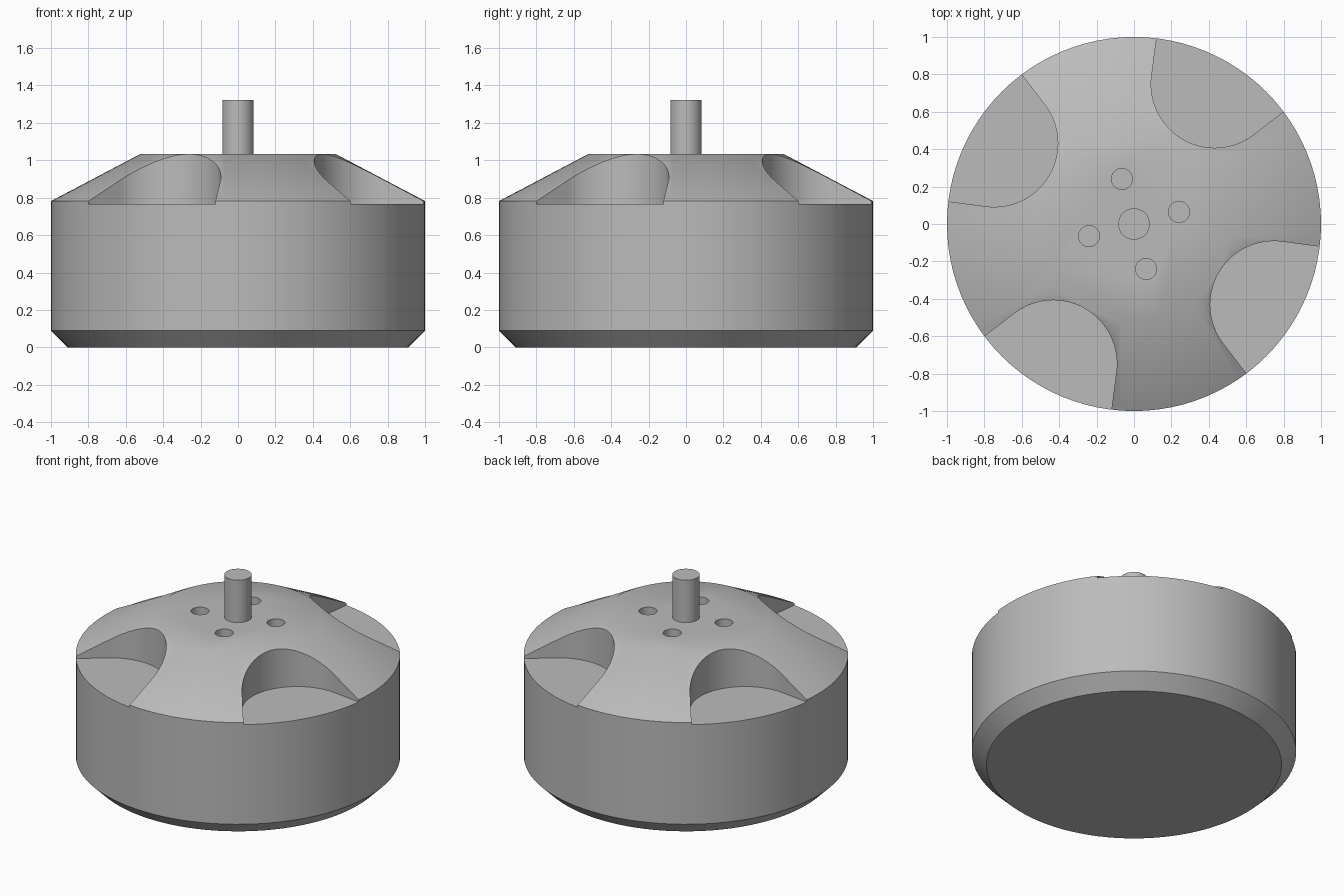
import bpy
import bmesh
from math import sin, cos, pi, radians

if "Cube" in bpy.data.objects:
    bpy.data.objects.remove(bpy.data.objects["Cube"])

# Plain grey metal
metal = bpy.data.materials.new("grey metal")
metal.use_nodes = True
GREY = (0.5, 0.5, 0.5, 1)
metal.diffuse_color = GREY
metal.node_tree.nodes["Principled BSDF"].inputs["Base Color"].default_value = GREY


def stack(name, rings):
    """Solid bridged through closed rings of points, capped at both ends."""
    bm = bmesh.new()
    loops = [[bm.verts.new(p) for p in ring] for ring in rings]
    n = len(loops[0])
    for low, high in zip(loops, loops[1:]):
        for i in range(n):
            j = (i + 1) % n
            bm.faces.new((low[i], low[j], high[j], high[i]))
    bm.faces.new(loops[0][::-1])
    bm.faces.new(loops[-1])
    bmesh.ops.recalc_face_normals(bm, faces=bm.faces)
    mesh = bpy.data.meshes.new(name)
    bm.to_mesh(mesh)
    bm.free()
    mesh.materials.append(metal)
    obj = bpy.data.objects.new(name, mesh)
    bpy.context.collection.objects.link(obj)
    return obj


def circle(r, z, n, x=0, y=0):
    return [(x + r * cos(2 * pi * i / n), y + r * sin(2 * pi * i / n), z) for i in range(n)]


def activate(obj):
    bpy.ops.object.select_all(action="DESELECT")
    obj.select_set(True)
    bpy.context.view_layer.objects.active = obj


def cut(target, cutter):
    cutter.hide_render = True
    mod = target.modifiers.new("cut", "BOOLEAN")
    mod.operation = "DIFFERENCE"
    mod.solver = "EXACT"
    mod.object = cutter
    activate(target)
    bpy.ops.object.modifier_apply(modifier=mod.name)
    bpy.data.objects.remove(cutter)


def pocket_outline(turn):
    """Round-nosed slot whose sides flare outward, turned about the centre."""
    d, r, flare = 0.863, 0.34, radians(22.5)
    start, steps = pi / 2 + flare, 32
    pts = []
    for i in range(steps + 1):
        a = start + (2 * pi - 2 * start) * i / steps
        pts.append((d + r * cos(a), r * sin(a)))
    run = 0.6
    x, y = pts[0]
    x, y = x + run * cos(flare), y + run * sin(flare)
    pts = [(x, y)] + pts + [(x, -y)]
    c, s = cos(turn), sin(turn)
    return [(px * c - py * s, px * s + py * c) for px, py in pts]


# Can with chamfered base and sloping shoulder
profile = [(0.91, 0), (1, 0.09), (1, 0.782), (0.52, 1.035)]
housing = stack("motor_housing", [circle(r, z, 96) for r, z in profile])

# Four vent pockets and four screw holes
for k in range(4):
    outline = pocket_outline(radians(60 + 90 * k))
    cut(housing, stack("pocket_cutter", [[(x, y, z) for x, y in outline] for z in (0.767, 1.2)]))
for k in range(4):
    a = radians(15 + 90 * k)
    hx, hy = 0.249 * cos(a), 0.249 * sin(a)
    cut(housing, stack("hole_cutter", [circle(0.056, z, 32, hx, hy) for z in (0.94, 1.2)]))

# Shaft
shaft = stack("shaft", [circle(0.084, z, 48) for z in (1.0, 1.323)])

for obj in (housing, shaft):
    activate(obj)
    bpy.ops.object.shade_smooth_by_angle(angle=radians(30))
